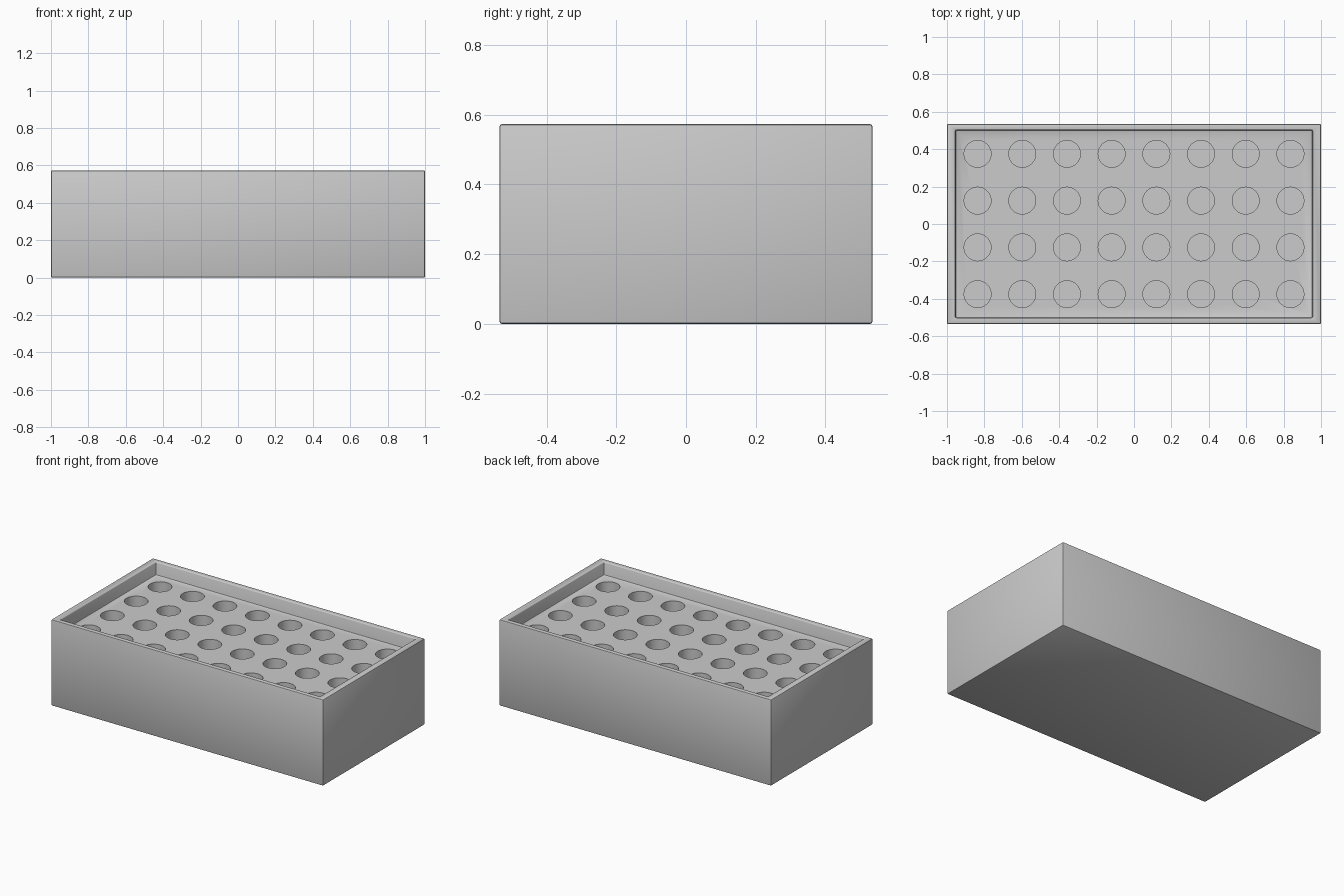
import bpy, bmesh
from mathutils import Matrix

if "Cube" in bpy.data.objects:
    bpy.data.objects.remove(bpy.data.objects["Cube"])

W, D, H = 2.0, 1.07, 0.573        # outer size
IW, ID, FLOOR = 1.91, 1.004, 0.486  # recess size and floor height
HOLE_R, HOLE_BOTTOM = 0.072, 0.08
BEVEL = 0.007


def new_object(name, bm):
    mesh = bpy.data.meshes.new(name)
    bm.to_mesh(mesh)
    bm.free()
    obj = bpy.data.objects.new(name, mesh)
    bpy.context.collection.objects.link(obj)
    return obj


def ring(bm, w, d, z):
    return [bm.verts.new((sx * w / 2, sy * d / 2, z))
            for sx, sy in ((-1, -1), (1, -1), (1, 1), (-1, 1))]


# Tray block: stacked rectangles from the base, over the rim, into the recess
bm = bmesh.new()
rings = [ring(bm, W, D, 0), ring(bm, W, D, H), ring(bm, IW, ID, H), ring(bm, IW, ID, FLOOR)]
for a, b in zip(rings, rings[1:]):
    for i in range(4):
        j = (i + 1) % 4
        bm.faces.new((a[i], a[j], b[j], b[i]))
bm.faces.new(rings[0][::-1])
bm.faces.new(rings[-1])
bm.normal_update()
# Soften only real edges, not the flat mitres of the rim
edges = [e for e in bm.edges if e.calc_face_angle(0) > 0.5]
bmesh.ops.bevel(bm, geom=edges, offset=BEVEL, segments=2, profile=0.5, affect='EDGES')
bmesh.ops.recalc_face_normals(bm, faces=bm.faces[:])
tray = new_object("tray_block", bm)

# Round sockets: 8 x 4 grid of cutters
bm = bmesh.new()
depth = FLOOR + 0.05 - HOLE_BOTTOM
for ix in range(8):
    for iy in range(4):
        loc = ((ix - 3.5) * 0.239, (iy - 1.5) * 0.25, HOLE_BOTTOM + depth / 2)
        bmesh.ops.create_cone(bm, cap_ends=True, segments=32, radius1=HOLE_R, radius2=HOLE_R,
                              depth=depth, matrix=Matrix.Translation(loc))
cutter = new_object("socket_cutter", bm)
cutter.hide_render = True

cut = tray.modifiers.new("sockets", 'BOOLEAN')
cut.operation = 'DIFFERENCE'
cut.solver = 'EXACT'
cut.object = cutter

# Apply the cut and smooth the rounded surfaces
bpy.context.view_layer.objects.active = tray
tray.select_set(True)
bpy.ops.object.modifier_apply(modifier=cut.name)
bpy.data.objects.remove(cutter)
bpy.ops.object.shade_smooth_by_angle(angle=0.6)
